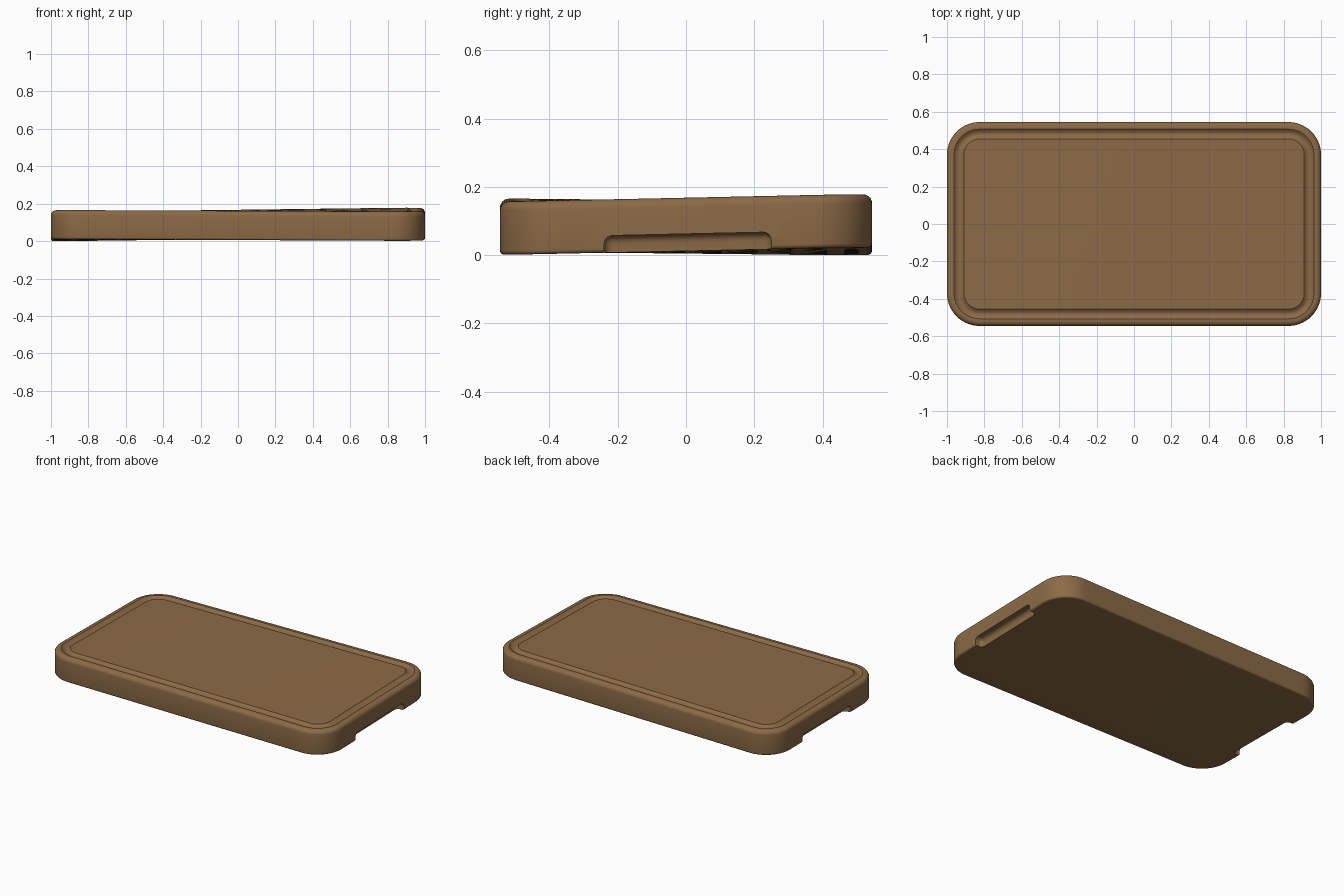
import bpy, bmesh, math
from mathutils import Vector

if "Cube" in bpy.data.objects:
    bpy.data.objects.remove(bpy.data.objects["Cube"])

HX, HY, R, T = 1.0, 0.545, 0.175, 0.156   # half sizes, corner radius, thickness

wood = bpy.data.materials.new("warm brown wood")
wood.diffuse_color = (0.263, 0.145, 0.062, 1)
wood.use_nodes = True
wood.node_tree.nodes["Principled BSDF"].inputs["Base Color"].default_value = wood.diffuse_color


def ring(bm, inset, z, seg=14):
    """Rounded rectangle of vertices, inset from the outline."""
    r = max(R - inset, 0.03)
    cx, cy = HX - inset - r, HY - inset - r
    out = []
    for k, (sx, sy) in enumerate([(1, 1), (-1, 1), (-1, -1), (1, -1)]):
        for i in range(seg + 1):
            a = (k + i / seg) * math.pi / 2
            out.append(bm.verts.new((sx * cx + r * math.cos(a), sy * cy + r * math.sin(a), z)))
    return out


def arc(cx, cz, r, a0, a1, n):
    """Points (inset, z) along an arc, angles in degrees."""
    return [(cx + r * math.cos(math.radians(a0 + (a1 - a0) * i / n)),
             cz + r * math.sin(math.radians(a0 + (a1 - a0) * i / n))) for i in range(n + 1)]


# Edge section: bottom round, side wall, top round, juice groove
profile = arc(0.012, 0.012, 0.012, 270, 180, 4)
profile += arc(0.026, T - 0.026, 0.026, 180, 90, 6)
for i in range(9):
    t = i / 8
    profile.append((0.038 + 0.052 * t, T - 0.013 * math.sin(math.pi * t)))

bm = bmesh.new()
rings = [ring(bm, d, z) for d, z in profile]
for a, b in zip(rings, rings[1:]):
    n = len(a)
    for i in range(n):
        j = (i + 1) % n
        bm.faces.new((a[i], a[j], b[j], b[i]))
bm.faces.new(rings[0][::-1])
bm.faces.new(rings[-1])
bmesh.ops.recalc_face_normals(bm, faces=bm.faces)
mesh = bpy.data.meshes.new("cutting_board")
bm.to_mesh(mesh)
bm.free()
board = bpy.data.objects.new("cutting_board", mesh)
bpy.context.collection.objects.link(board)
mesh.materials.append(wood)

# Finger grips cut under both short ends
cutters = []
for s in (-1, 1):
    bm = bmesh.new()
    bmesh.ops.create_cube(bm, size=1)
    for v in bm.verts:
        v.co = Vector((s * HX + v.co.x * 0.1, 0.005 + v.co.y * 0.49, v.co.z * 0.1))
    bmesh.ops.bevel(bm, geom=bm.edges[:], offset=0.025, segments=5, profile=0.5, affect='EDGES')
    cm = bpy.data.meshes.new("grip_cutter")
    bm.to_mesh(cm)
    bm.free()
    cm.materials.append(wood)
    cutter = bpy.data.objects.new("grip_cutter", cm)
    cutter.hide_render = True
    bpy.context.collection.objects.link(cutter)
    cutters.append(cutter)
    mod = board.modifiers.new("grip", 'BOOLEAN')
    mod.operation, mod.solver, mod.object = 'DIFFERENCE', 'EXACT', cutter

bpy.context.view_layer.update()
cut = board.evaluated_get(bpy.context.evaluated_depsgraph_get())
bm = bmesh.new()
bm.from_mesh(cut.to_mesh())
board.modifiers.clear()
for c in cutters:
    bpy.data.objects.remove(c)

# Slice into a grid so the board can warp smoothly
for axis, half, n in ((0, HX, 16), (1, HY, 10)):
    for i in range(1, n):
        p, nrm = Vector((0, 0, 0)), Vector((0, 0, 0))
        p[axis] = half * (2 * i / n - 1) + 0.0013
        nrm[axis] = 1
        bmesh.ops.bisect_plane(bm, geom=bm.verts[:] + bm.edges[:] + bm.faces[:],
                               dist=1e-5, plane_co=p, plane_no=nrm)

# Slight twist of the old wood
for v in bm.verts:
    x, y = v.co.x / HX, v.co.y / HY
    v.co.z += 0.013 + 0.009 * x * y + 0.004 * x + 0.003 * y
low = min(v.co.z for v in bm.verts)
for v in bm.verts:
    v.co.z -= low
bm.to_mesh(mesh)
bm.free()
for f in mesh.polygons:
    f.material_index = 0

bpy.context.view_layer.objects.active = board
board.select_set(True)
bpy.ops.object.shade_smooth_by_angle(angle=math.radians(35))
